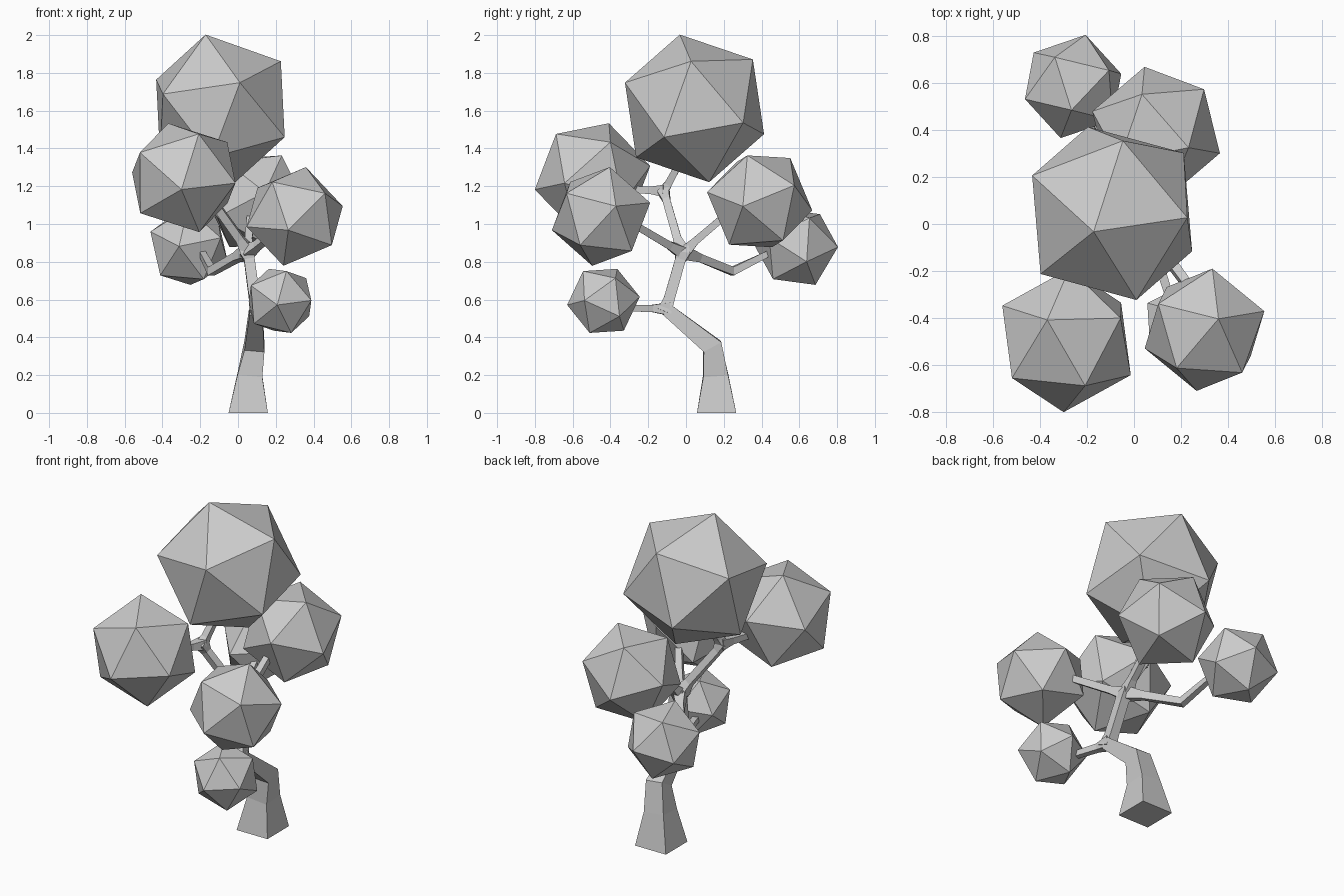
import bpy, bmesh, math
from mathutils import Vector, Matrix

if "Cube" in bpy.data.objects:
    bpy.data.objects.remove(bpy.data.objects["Cube"])

grey = bpy.data.materials.new("plain_grey")
grey.diffuse_color = (0.6, 0.6, 0.6, 1)
grey.use_nodes = True
grey.node_tree.nodes["Principled BSDF"].inputs["Base Color"].default_value = grey.diffuse_color


def add_object(name, bm):
    bmesh.ops.recalc_face_normals(bm, faces=bm.faces)
    mesh = bpy.data.meshes.new(name)
    bm.to_mesh(mesh)
    bm.free()
    mesh.materials.append(grey)
    ob = bpy.data.objects.new(name, mesh)
    bpy.context.collection.objects.link(ob)
    return ob


def frame(a, b):
    """Orthonormal axes from two directions, symmetric about their bisector."""
    a, b = a.normalized(), b.normalized()
    x, y = (a + b).normalized(), (a - b).normalized()
    return Matrix((x, y, x.cross(y))).transposed()


def foliage(name, centre, radius, tip_a, tip_b):
    """Icosahedron turned so that two neighbouring corners point along tip_a and tip_b."""
    bm = bmesh.new()
    bmesh.ops.create_icosphere(bm, subdivisions=1, radius=radius)
    edge = next(iter(bm.edges))
    start = frame(*(v.co.copy() for v in edge.verts))
    turn = frame(Vector(tip_a), Vector(tip_b)) @ start.transposed()
    for v in bm.verts:
        v.co = turn @ v.co + Vector(centre)
    add_object(name, bm)


def limb(name, path):
    """Square tapering tube through (x, y, z, half width) points."""
    bm = bmesh.new()
    pts = [Vector(p[:3]) for p in path]
    rings = []
    for i, p in enumerate(pts):
        t = Vector()
        if i > 0:
            t += (p - pts[i - 1]).normalized()
        if i < len(pts) - 1:
            t += (pts[i + 1] - p).normalized()
        t = Vector((0, 0, 1)) if p.z == 0 else t.normalized()
        u = (Vector((1, 0, 0)) - t * t.x).normalized()
        w = t.cross(u)
        h = path[i][3]
        rings.append([bm.verts.new(p + h * (a * u + b * w))
                      for a, b in ((-1, -1), (1, -1), (1, 1), (-1, 1))])
    for r, s in zip(rings, rings[1:]):
        for k in range(4):
            n = (k + 1) % 4
            bm.faces.new((r[k], r[n], s[n], s[k]))
    bm.faces.new(rings[0][::-1])
    bm.faces.new(rings[-1])
    add_object(name, bm)


# Foliage balls
foliage("crown_foliage", (-0.093, 0.045, 1.612), 0.406,
        (-0.077, -0.08, 0.388), (0.103, -0.37, 0.14))
foliage("front_left_foliage", (-0.287, -0.495, 1.245), 0.312,
        (-0.083, 0.085, 0.29), (0.013, 0.305, 0.06))
foliage("front_right_foliage", (0.30, -0.45, 1.04), 0.272,
        (0.06, 0.05, 0.263), (0.034, 0.258, 0.075))
foliage("low_front_foliage", (0.2225, -0.437, 0.593), 0.194,
        (-0.061, 0.077, 0.1745), (0.0135, 0.183, 0.022))
foliage("back_right_foliage", (0.094, 0.39, 1.12), 0.287,
        (0.136, -0.06, 0.25), (-0.054, 0.155, 0.23))
foliage("back_left_foliage", (-0.259, 0.585, 0.88), 0.226,
        (-0.078, 0.125, 0.173), (0.053, 0.219, -0.002))

# Bent trunk, then the upright stem to the main fork
limb("trunk", [(0.054, 0.162, 0, 0.104), (0.063, 0.157, 0.2, 0.066),
               (0.087, 0.138, 0.353, 0.053), (0.095, -0.1, 0.545, 0.034)])
limb("stem", [(0.095, -0.115, 0.535, 0.038), (0.088, -0.09, 0.6, 0.029),
              (0.06, -0.03, 0.81, 0.028), (0.05, -0.018, 0.845, 0.04),
              (0.045, -0.018, 0.885, 0.032)])

# Branches
limb("low_front_branch", [(0.095, -0.09, 0.55, 0.034), (0.11, -0.18, 0.553, 0.019),
                          (0.16, -0.34, 0.555, 0.017)])
limb("back_left_branch", [(0.04, 0, 0.845, 0.034), (-0.01, 0.07, 0.822, 0.022),
                          (-0.14, 0.245, 0.75, 0.022), (-0.19, 0.44, 0.845, 0.016)])
limb("back_right_branch", [(0.05, 0, 0.86, 0.03), (0.055, 0.05, 0.91, 0.02),
                           (0.07, 0.25, 1.08, 0.018)])
limb("front_right_branch", [(0.055, -0.03, 0.855, 0.032), (0.10, -0.085, 0.885, 0.021),
                            (0.28, -0.33, 1.03, 0.018)])
limb("upper_branch", [(0.045, -0.025, 0.865, 0.034), (0.01, -0.045, 0.92, 0.022),
                      (-0.14, -0.105, 1.13, 0.021), (-0.16, -0.12, 1.175, 0.032)])
limb("crown_branch", [(-0.16, -0.125, 1.165, 0.03), (-0.15, -0.095, 1.21, 0.02),
                      (-0.12, -0.03, 1.33, 0.017)])
limb("front_left_branch", [(-0.155, -0.11, 1.175, 0.032), (-0.185, -0.18, 1.178, 0.02),
                           (-0.25, -0.34, 1.185, 0.017)])
